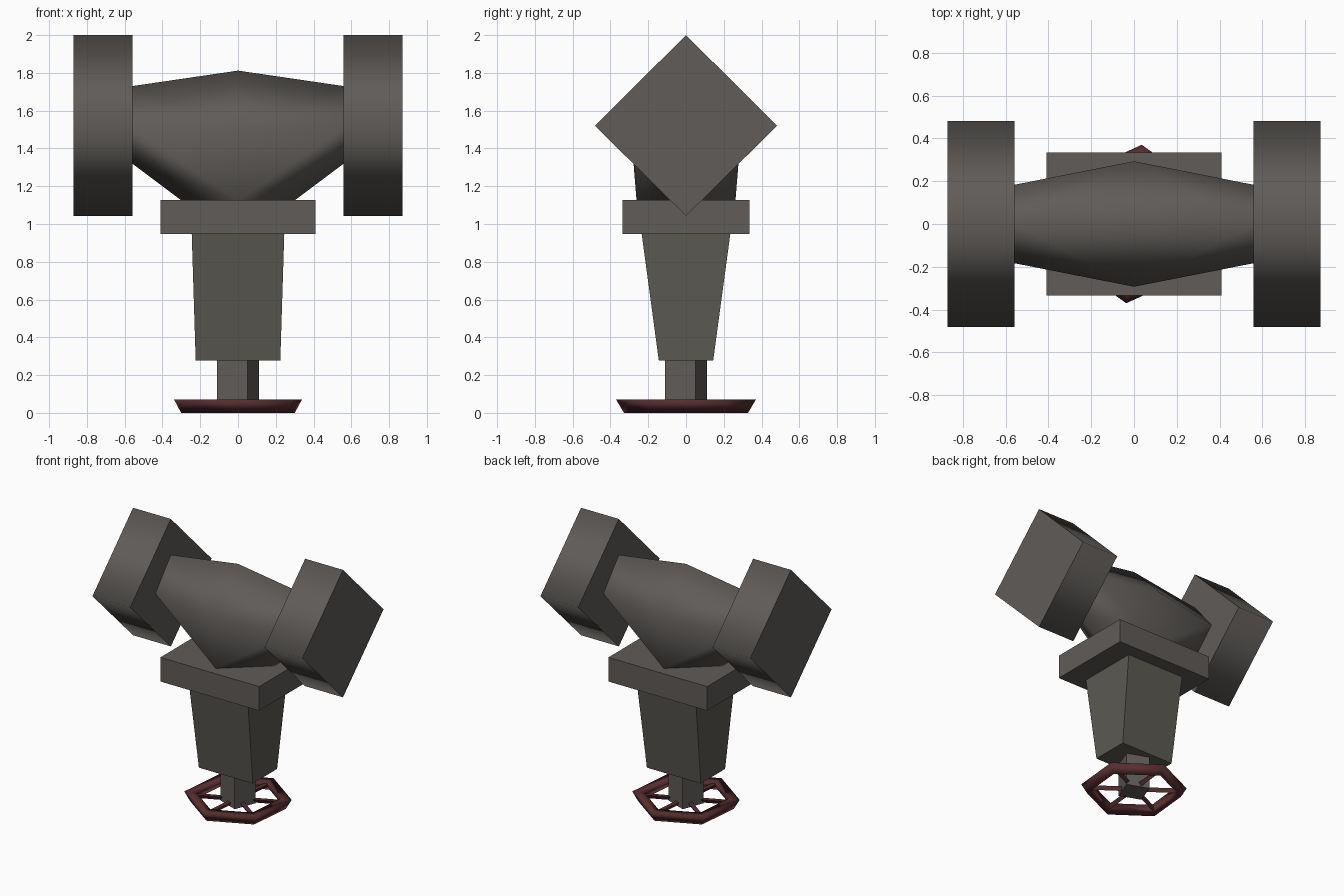
import bpy
from math import cos, sin, pi, radians

if "Cube" in bpy.data.objects:
    bpy.data.objects.remove(bpy.data.objects["Cube"])


def material(name, rgb):
    m = bpy.data.materials.new(name)
    m.diffuse_color = (*rgb, 1)
    m.use_nodes = True
    m.node_tree.nodes["Principled BSDF"].inputs["Base Color"].default_value = m.diffuse_color
    return m


IRON = material("dark_iron", (0.115, 0.106, 0.098))
BONNET = material("olive_iron", (0.107, 0.101, 0.086))
RED = material("dark_red", (0.095, 0.027, 0.028))


def make(name, verts, faces, mat, smooth=lambda p: False):
    me = bpy.data.meshes.new(name)
    me.from_pydata(verts, [], faces)
    me.materials.append(mat)
    ob = bpy.data.objects.new(name, me)
    bpy.context.collection.objects.link(ob)
    # consistent outward normals
    bpy.context.view_layer.objects.active = ob
    ob.select_set(True)
    bpy.ops.object.mode_set(mode='EDIT')
    bpy.ops.mesh.select_all(action='SELECT')
    bpy.ops.mesh.normals_make_consistent(inside=False)
    bpy.ops.object.mode_set(mode='OBJECT')
    ob.select_set(False)
    for p in me.polygons:
        p.use_smooth = smooth(p)
    return ob


def loft(name, ring_a, ring_b, mat, smooth=lambda p: False):
    """Closed solid between two matching rings."""
    n = len(ring_a)
    sides = [(i, (i + 1) % n, n + (i + 1) % n, n + i) for i in range(n)]
    caps = [tuple(range(n)), tuple(range(n, 2 * n))]
    return make(name, ring_a + ring_b, sides + caps, mat, smooth)


def rect(x, y, z):
    return [(-x, -y, z), (x, -y, z), (x, y, z), (-x, y, z)]


def diamond(x, top, side, bottom, mid):
    return [(x, 0, top), (x, -side, mid), (x, 0, bottom), (x, side, mid)]


# pipe flanges: diamond blocks, smooth around the sides, flat ends
for s, label in ((-1, "left"), (1, "right")):
    loft(label + "_flange", diamond(s * 0.558, 2.0, 0.482, 1.043, 1.52),
         diamond(s * 0.872, 2.0, 0.482, 1.043, 1.52), IRON,
         lambda p: abs(p.normal.x) < 0.5)

# valve body: diamond ends swelling to the middle, opening down into a neck
verts = (diamond(-0.56, 1.73, 0.183, 1.32, 1.51)
         + diamond(0.56, 1.73, 0.183, 1.32, 1.51)
         + [(0, 0, 1.812), (0, -0.293, 1.51), (0, 0.293, 1.51),
            (-0.3, 0, 1.125), (0.3, 0, 1.125), (0, -0.262, 1.125), (0, 0.262, 1.125)])
faces = [(0, 1, 2, 3), (4, 5, 6, 7), (11, 13, 12, 14)]
for e, neck in ((0, 11), (4, 12)):
    for side, mid, low in ((1, 9, 13), (3, 10, 14)):
        faces += [(e, e + side, mid, 8), (e + side, e + 2, low, mid),
                  (e + 2, neck, low)]
make("valve_body", verts, faces, IRON,
     lambda p: abs(p.normal.x) < 0.95 and p.normal.z > -0.95)

# bonnet plate and tapered bonnet
loft("bonnet_plate", rect(0.41, 0.335, 0.947), rect(0.41, 0.335, 1.128), IRON)
loft("bonnet", rect(0.224, 0.144, 0.277), rect(0.245, 0.235, 0.95), BONNET)

# square stem, turned with the wheel
TURN = radians(24.4)


def polar(r, a, z):
    return (r * cos(a), r * sin(a), z)


def stem_ring(z):
    return [polar(0.121, TURN + i * pi / 2, z) for i in range(4)]


loft("stem", stem_ring(0.025), stem_ring(0.3), IRON)

# handwheel rim: six sides, triangular section
section = [(0.372, 0.071), (0.33, 0.0), (0.289, 0.071)]
verts = [polar(r, TURN + i * pi / 3, z) for i in range(6) for r, z in section]
faces = [(3 * i + j, 3 * i + (j + 1) % 3,
          3 * ((i + 1) % 6) + (j + 1) % 3, 3 * ((i + 1) % 6) + j)
         for i in range(6) for j in range(3)]
make("handwheel_rim", verts, faces, RED, lambda p: True)

# handwheel spokes: thin triangular bars to the rim corners
for k in range(6):
    a = TURN + k * pi / 3
    rings = []
    for r in (0.04, 0.32):
        cx, cy, _ = polar(r, a, 0)
        rings.append([(cx - w * sin(a), cy + w * cos(a), z)
                      for w, z in ((0.016, 0.058), (-0.016, 0.058), (0, 0.03))])
    loft("spoke_%d" % (k + 1), rings[0], rings[1], RED)
